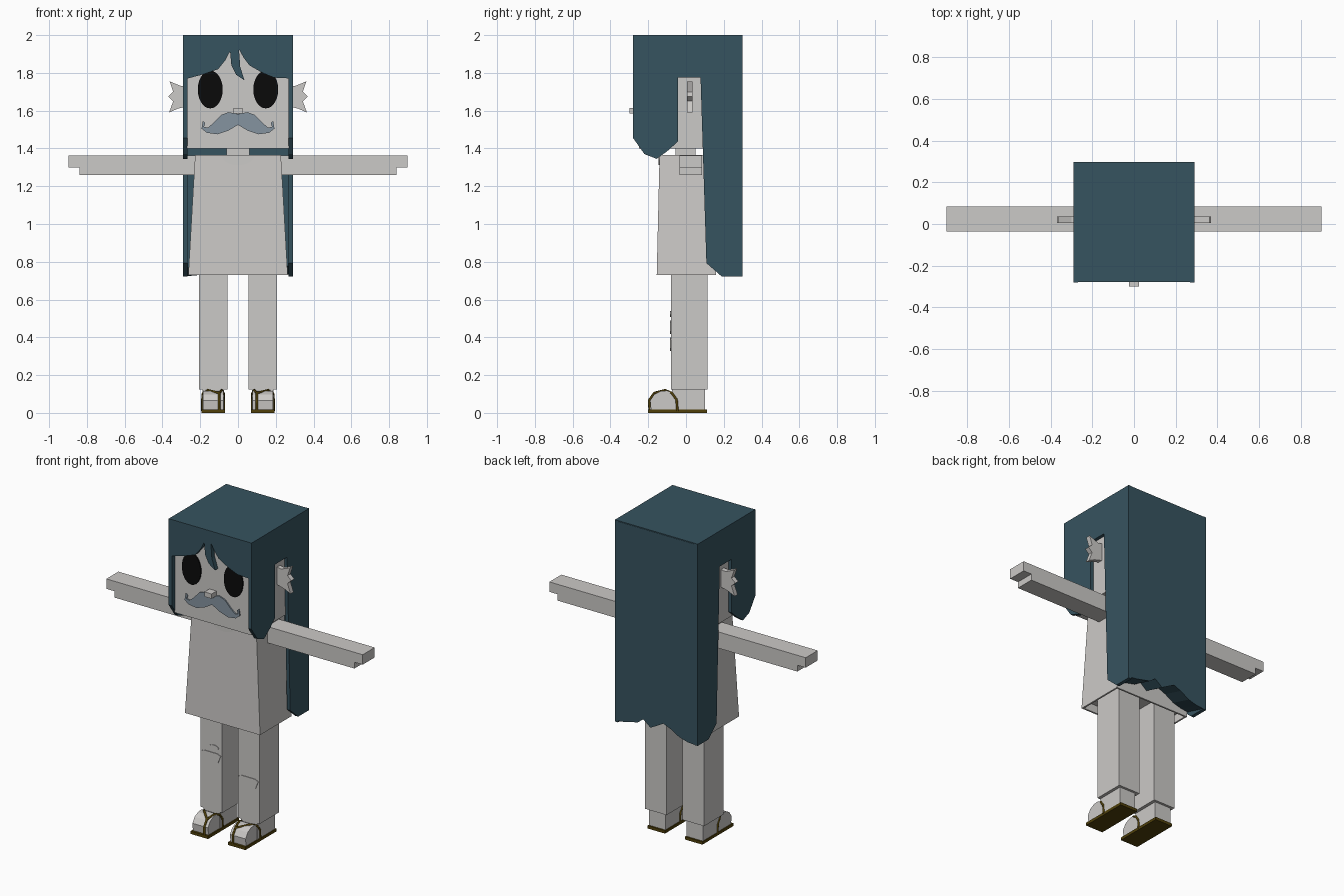
import bpy, bmesh, math

if "Cube" in bpy.data.objects:
    bpy.data.objects.remove(bpy.data.objects["Cube"])


def material(name, r, g, b):
    m = bpy.data.materials.new(name)
    m.use_nodes = True
    m.diffuse_color = (r, g, b, 1)
    m.node_tree.nodes["Principled BSDF"].inputs["Base Color"].default_value = (r, g, b, 1)
    return m


GREY = material("pale grey", .6, .585, .57)
TEAL = material("dark teal", .037, .087, .115)
SLATE = material("slate blue", .235, .296, .352)
BLACK = material("black", .003, .003, .003)
BROWN = material("dark brown", .08, .051, .003)


def finish(name, bm, mat):
    bmesh.ops.recalc_face_normals(bm, faces=bm.faces)
    me = bpy.data.meshes.new(name)
    bm.to_mesh(me)
    bm.free()
    me.materials.append(mat)
    ob = bpy.data.objects.new(name, me)
    bpy.context.collection.objects.link(ob)
    return ob


def prism(name, pts, axis, lo, hi, mat):
    """Extrude a 2D outline along x (outline in y, z) or along y (outline in x, z)."""
    def place(p, t):
        return (t, p[0], p[1]) if axis == "x" else (p[0], t, p[1])
    bm = bmesh.new()
    face = bm.faces.new([bm.verts.new(place(p, lo)) for p in pts])
    new = bmesh.ops.extrude_face_region(bm, geom=[face])["geom"]
    shift = (hi - lo, 0, 0) if axis == "x" else (0, hi - lo, 0)
    bmesh.ops.translate(bm, vec=shift, verts=[v for v in new if isinstance(v, bmesh.types.BMVert)])
    return finish(name, bm, mat)


def box(name, x, y, z, mat):
    a, b = x
    c, d = z
    return prism(name, [(a, c), (b, c), (b, d), (a, d)], "y", y[0], y[1], mat)


def mirrored(pts, s):
    return [(s * x, z) for x, z in pts]


def ellipse(cx, cz, rx, rz, start=0, sweep=2 * math.pi, n=28):
    return [(cx + rx * math.cos(start + sweep * i / n), cz + rz * math.sin(start + sweep * i / n))
            for i in range(n)]


def tube(name, paths, radius, mat):
    cu = bpy.data.curves.new(name, "CURVE")
    cu.dimensions = "3D"
    cu.bevel_depth = radius
    cu.bevel_resolution = 1
    cu.use_fill_caps = True
    for path in paths:
        sp = cu.splines.new("POLY")
        sp.points.add(len(path) - 1)
        for p, co in zip(sp.points, path):
            p.co = (*co, 1)
    cu.materials.append(mat)
    ob = bpy.data.objects.new(name, cu)
    bpy.context.collection.objects.link(ob)


# Head and neck
box("head", (-.27, .27), (-.25, .2), (1.4, 1.975), GREY)
box("neck", (-.06, .06), (-.055, .05), (1.33, 1.41), GREY)
box("nose", (-.025, .025), (-.3, -.245), (1.585, 1.615), GREY)

# Hair: crown, fringe, side curtains and long back
box("hair_crown", (-.288, .288), (-.275, .296), (1.96, 2), TEAL)
fringe = [(-.288, 1.765), (-.23, 1.78), (-.175, 1.795), (-.105, 1.82), (-.065, 1.87), (-.042, 1.915),
          (-.035, 1.84), (-.01, 1.79), (.035, 1.76), (.012, 1.83), (.005, 1.925), (.03, 1.88),
          (.06, 1.84), (.13, 1.8), (.19, 1.775), (.288, 1.77), (.288, 2), (-.288, 2)]
prism("hair_fringe", fringe, "y", -.279, -.248, TEAL)
curtain = [(-.28, 2), (-.28, 1.455), (-.22, 1.37), (-.155, 1.345), (-.1, 1.385), (-.042, 1.437),
           (-.042, 1.775), (.077, 1.775), (.108, .793), (.188, .723), (.298, .723), (.298, 2)]
for s, side in ((1, "left"), (-1, "right")):
    prism("hair_curtain_" + side, curtain, "x", s * .268, s * .29, TEAL)
back = [(-.287, .723), (-.22, .728), (-.16, .745), (-.1, .78), (-.05, .8), (.04, .75), (.09, .79),
        (.13, .76), (.23, .737), (.287, .73), (.287, 1.995), (-.287, 1.995)]
hair_back = prism("hair_back", back, "y", .14, .298, TEAL)
for v in hair_back.data.vertices:
    if v.co.y < .2 and v.co.z < 1:
        v.co.z += .045

# Moustache, symmetrical with curled tips
half = [(.05, 1.592), (.09, 1.577), (.13, 1.535), (.16, 1.51), (.18, 1.515), (.173, 1.535),
        (.186, 1.545), (.193, 1.505), (.165, 1.483), (.11, 1.475), (.05, 1.495)]
outline = [(0, 1.582)] + half + [(0, 1.525)] + mirrored(half[::-1], -1)
prism("moustache", outline, "y", -.259, -.251, SLATE)

# Torso: a flared tunic, open underneath
bm = bmesh.new()
bmesh.ops.create_cube(bm, size=1)
for v in bm.verts:
    top = v.co.z > 0
    v.co.x = math.copysign(.227 if top else .263, v.co.x)
    v.co.y = .16 if v.co.y > 0 else (-.14 if top else -.155)
    v.co.z = 1.365 if top else .73
bm.normal_update()
hem = min(bm.faces, key=lambda f: f.calc_center_median().z)
bmesh.ops.inset_region(bm, faces=[hem], thickness=.015)
lip = bmesh.ops.extrude_face_region(bm, geom=[hem])["geom"]
bmesh.ops.translate(bm, vec=(0, 0, .05), verts=[v for v in lip if isinstance(v, bmesh.types.BMVert)])
if hem.is_valid:
    bmesh.ops.delete(bm, geom=[hem], context="FACES_ONLY")
finish("tunic", bm, GREY)
prism("neckline", ellipse(0, 1.362, .085, .05, math.pi, math.pi * 1.04, 16), "y", -.145, -.139, GREY)

# Paired parts
ear = [(.265, 1.735), (.3, 1.73), (.362, 1.755), (.343, 1.7), (.37, 1.675), (.343, 1.65),
       (.365, 1.59), (.32, 1.61), (.265, 1.625)]
arm = [(.2, 1.26), (.84, 1.26), (.84, 1.3), (.898, 1.3), (.898, 1.363), (.2, 1.363)]
toe = [(-.185, .012), (-.19, .065), (-.168, .098), (-.135, .115), (-.1, .118), (-.062, .1), (-.045, .06),
       (-.045, .012)]
for s, side in ((1, "left"), (-1, "right")):
    prism("eye_" + side, ellipse(s * .147, 1.712, .066, .1), "y", -.258, -.25, BLACK)
    prism("ear_" + side, mirrored(ear, s), "y", .005, .035, GREY)
    prism("arm_" + side, mirrored(arm, s), "y", -.035, .085, GREY)
    box("leg_" + side, (s * .055, s * .207), (-.08, .115), (.123, .79), GREY)
    box("heel_" + side, (s * .075, s * .188), (-.075, .1), (.012, .13), GREY)
    prism("toe_" + side, toe, "x", s * .077, s * .186, GREY)
    box("sandal_sole_" + side, (s * .07, s * .192), (-.2, .11), (0, .018), BROWN)
    thong = [(s * .1, -.168, .105), (s * .1, -.195, .068), (s * .1, -.193, .01)]
    outer = [(s * .188, -.045, .01), (s * .188, -.05, .07), (s * .185, -.075, .105), (s * .16, -.11, .12)]
    inner = [(s * .075, -.045, .01), (s * .075, -.05, .07), (s * .077, -.075, .105), (s * .085, -.11, .12)]
    tube("sandal_strap_" + side, [outer + thong, inner + thong[:1]], .007, BROWN)

# Knee patches and a small scuff
for name, cx, cz in (("left", .13, .365), ("right", -.133, .455)):
    patch = [(cx - .07, cz + .025), (cx - .045, cz + .035), (cx + .045, cz + .035), (cx + .07, cz + .025),
             (cx + .05, cz - .025), (cx, cz - .037), (cx - .05, cz - .025)]
    prism("knee_patch_" + name, patch, "y", -.084, -.079, GREY)
prism("knee_scuff", ellipse(-.112, .524, .034, .016, n=10), "y", -.084, -.079, GREY)
